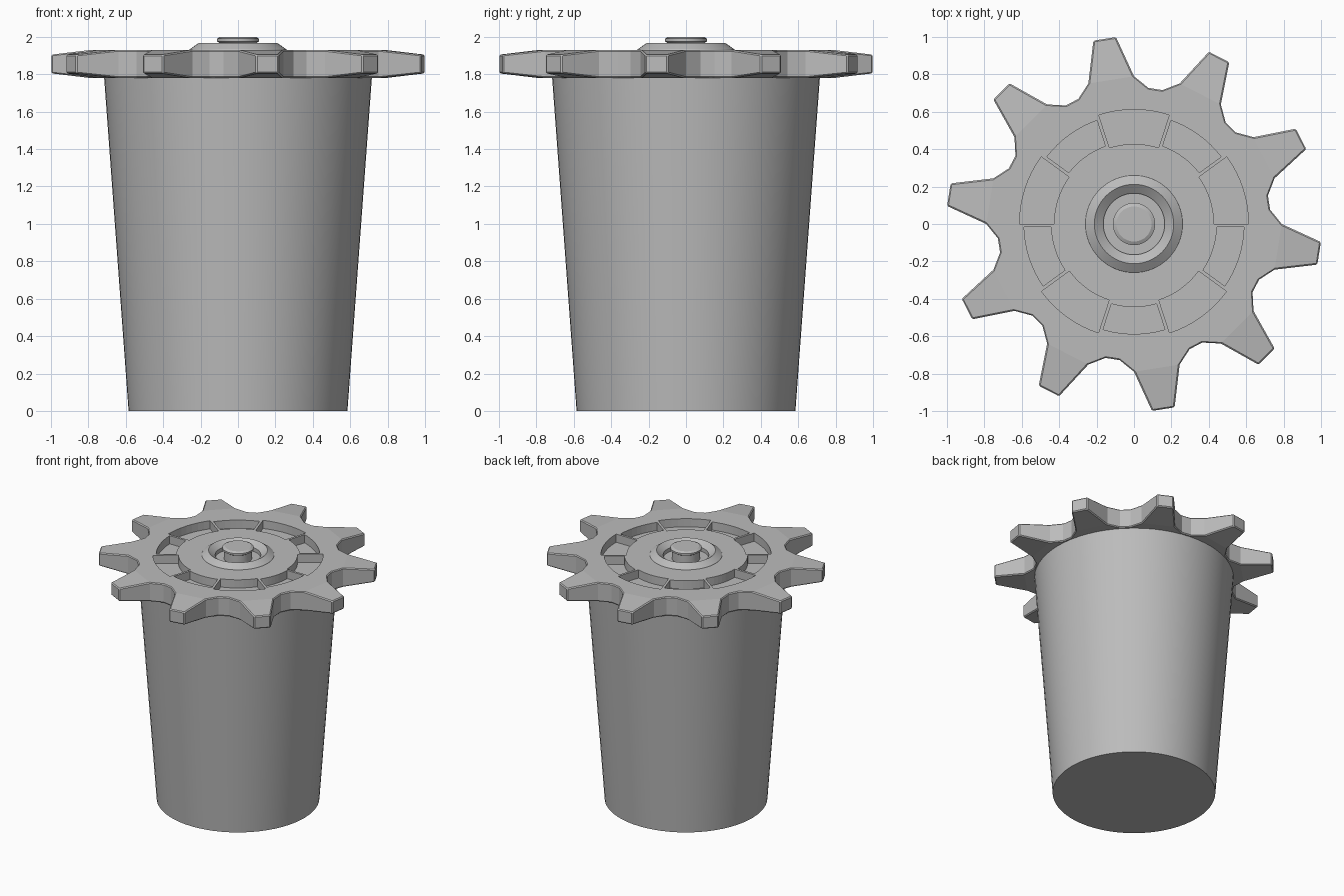
import bpy, bmesh
from math import sin, cos, radians, asin, tau

old = bpy.data.objects.get("Cube")
if old:
    bpy.data.objects.remove(old, do_unlink=True)

GREY = (0.5, 0.5, 0.5, 1.0)
grey = bpy.data.materials.new("plain_grey")
grey.use_nodes = True
grey.diffuse_color = GREY
grey.node_tree.nodes["Principled BSDF"].inputs["Base Color"].default_value = GREY

TEETH = 10
TOP, BOTTOM = 1.93, 1.78


def polar(r, a, z):
    return (r * cos(a), r * sin(a), z)


def finish(name, bm, smooth=False):
    bmesh.ops.recalc_face_normals(bm, faces=bm.faces[:])
    mesh = bpy.data.meshes.new(name)
    bm.to_mesh(mesh)
    bm.free()
    mesh.materials.append(grey)
    obj = bpy.data.objects.new(name, mesh)
    bpy.context.collection.objects.link(obj)
    bpy.ops.object.select_all(action='DESELECT')
    obj.select_set(True)
    bpy.context.view_layer.objects.active = obj
    if smooth:
        bpy.ops.object.shade_smooth_by_angle(angle=radians(25))
    return obj


def lathe(name, profile, sides=64):
    """Closed solid of revolution; profile runs from bottom to top."""
    bm = bmesh.new()
    rings = [[bm.verts.new(polar(r, tau * i / sides, z)) for i in range(sides)]
             for r, z in profile]
    for lo, hi in zip(rings, rings[1:]):
        for i in range(sides):
            j = (i + 1) % sides
            bm.faces.new((lo[i], lo[j], hi[j], hi[i]))
    bm.faces.new(rings[0][::-1])
    bm.faces.new(rings[-1])
    return finish(name, bm, True)


def gear():
    """Toothed wheel whose teeth get thinner toward their tips."""
    bm = bmesh.new()
    step = tau / TEETH
    shape = [(-9, 0.79), (-3.5, 1.004), (3.5, 1.004), (9, 0.79), (15, 0.732), (21, 0.732)]
    layers = []
    for z, tip_z in ((BOTTOM, 1.805), (TOP, 1.905)):
        loop = []
        for t in range(TEETH):
            for deg, r in shape:
                a = t * step + radians(deg - 9)
                loop.append(bm.verts.new(polar(r, a, tip_z if r > 0.9 else z)))
        layers.append(loop)
        n = len(shape)
        bm.faces.new([v for i, v in enumerate(loop) if i % n not in (1, 2)])
        for t in range(TEETH):
            bm.faces.new(loop[t * n:t * n + 4])
    lo, hi = layers
    for i in range(len(lo)):
        j = (i + 1) % len(lo)
        bm.faces.new((lo[i], lo[j], hi[j], hi[i]))
    return finish("gear_wheel", bm)


def sector(bm, r0, r1, start, end, inset, z0, z1, steps=8):
    """Ring sector prism, its straight sides moved in by inset."""
    outline = []
    for r, backwards in ((r0, False), (r1, True)):
        d = asin(inset / r)
        arc = [start + d + (end - start - 2 * d) * k / steps for k in range(steps + 1)]
        outline += [(r, a) for a in (arc[::-1] if backwards else arc)]
    face = bm.faces.new([bm.verts.new(polar(r, a, z0)) for r, a in outline])
    out = bmesh.ops.extrude_face_region(bm, geom=[face])
    for v in out["geom"]:
        if isinstance(v, bmesh.types.BMVert):
            v.co.z = z1


# Tapered body
lathe("tapered_body", [(0.585, 0), (0.716, BOTTOM + 0.005)])

# Gear wheel with softened rim edges
wheel = gear()
bevel = wheel.modifiers.new("edge_bevel", 'BEVEL')
bevel.width = 0.007
bevel.segments = 1
bevel.limit_method = 'ANGLE'
bevel.angle_limit = radians(50)

# Ring of recesses separated by thin spokes, alternating in size
bm = bmesh.new()
for k in range(TEETH):
    a0, a1 = k * tau / TEETH, (k + 1) * tau / TEETH
    r0, r1, inset = (0.444, 0.588, 0.017) if k % 2 else (0.428, 0.612, 0.001)
    sector(bm, r0, r1, a0, a1, inset, TOP - 0.065, TOP + 0.1)
recesses = finish("recess_cutter", bm)
bore = lathe("bore_cutter", [(0.164, 1.9), (0.164, 2.1)])
for cutter in (recesses, bore):
    cutter.hide_render = True
    cut = wheel.modifiers.new("cut", 'BOOLEAN')
    cut.operation = 'DIFFERENCE'
    cut.solver = 'EXACT'
    cut.object = cutter
bpy.ops.object.select_all(action='DESELECT')
wheel.select_set(True)
bpy.context.view_layer.objects.active = wheel
for m in list(wheel.modifiers):
    bpy.ops.object.modifier_apply(modifier=m.name)
for cutter in (recesses, bore):
    bpy.data.objects.remove(cutter, do_unlink=True)

# Raised hub collar, sloping on both sides
bm = bmesh.new()
SIDES = 64
collar = [(0.262, TOP - 0.005), (0.258, TOP + 0.004), (0.212, 1.966),
          (0.164, TOP), (0.164, TOP - 0.005)]
rings = [[bm.verts.new(polar(r, tau * i / SIDES, z)) for i in range(SIDES)] for r, z in collar]
for a, b in zip(rings, rings[1:] + rings[:1]):
    for i in range(SIDES):
        j = (i + 1) % SIDES
        bm.faces.new((a[i], a[j], b[j], b[i]))
finish("hub_collar", bm, True)

# Centre pin with a chamfered cap
lathe("centre_pin", [(0.1, 1.89), (0.1, 1.968), (0.113, 1.976), (0.113, 1.99), (0.094, 2.0)], 48)
